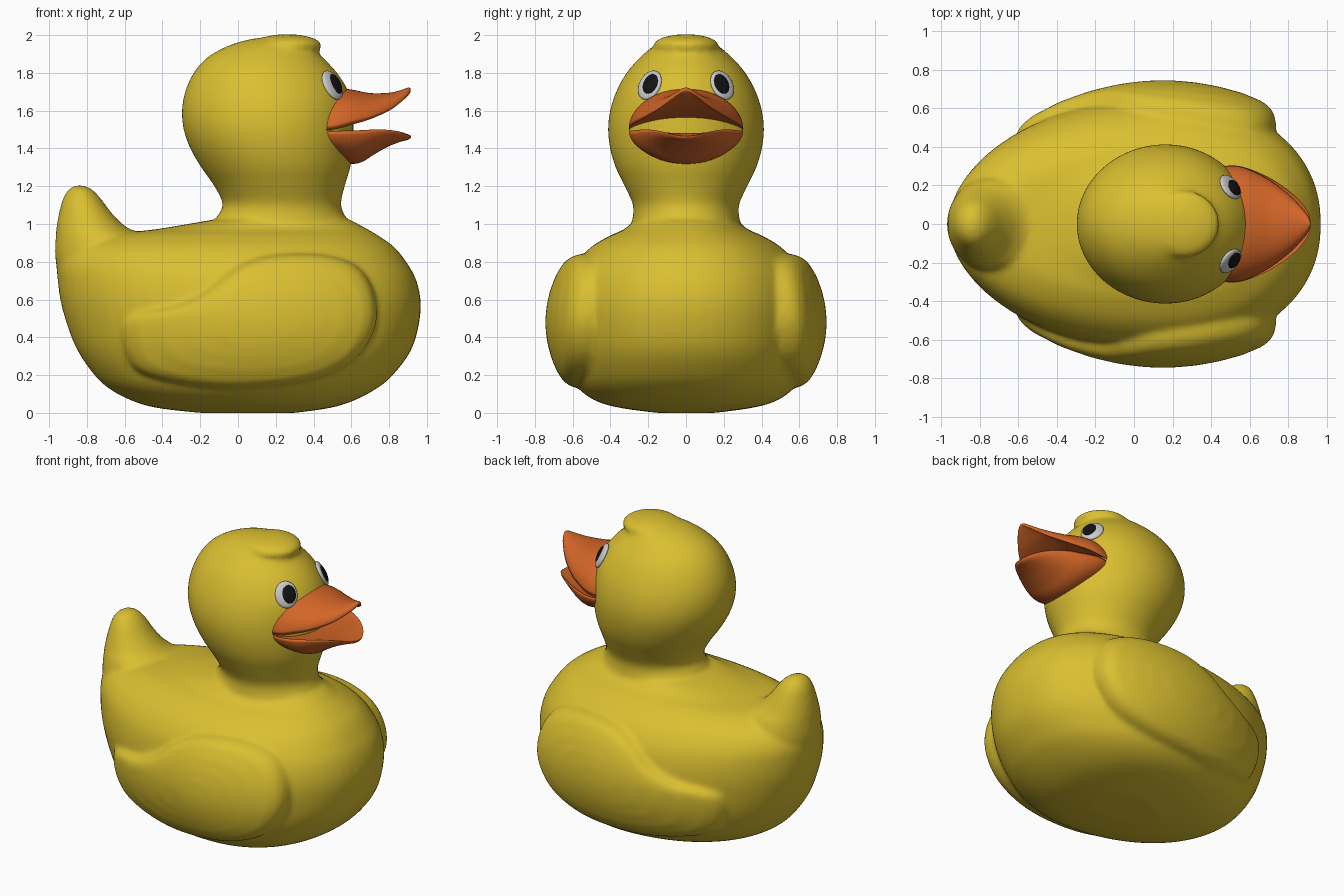
import bpy, bmesh, math
from mathutils import Vector, Matrix

if "Cube" in bpy.data.objects:
    bpy.data.objects.remove(bpy.data.objects["Cube"])


def material(name, rgb):
    m = bpy.data.materials.new(name)
    m.diffuse_color = (*rgb, 1)
    m.use_nodes = True
    m.node_tree.nodes["Principled BSDF"].inputs["Base Color"].default_value = m.diffuse_color
    return m


YELLOW = material("yellow", (0.70, 0.52, 0.03))
ORANGE = material("orange", (0.65, 0.13, 0.02))
WHITE = material("white", (0.85, 0.85, 0.85))
BLACK = material("black", (0.006, 0.006, 0.006))


def spline(pts, n, closed=False):
    """Catmull-Rom interpolation through tuples of any length."""
    out, k = [], len(pts)
    for i in range(k if closed else k - 1):
        idx = [i - 1, i, i + 1, i + 2]
        q = [pts[j % k] if closed else pts[min(max(j, 0), k - 1)] for j in idx]
        for s in range(n):
            t = s / n
            out.append(tuple(0.5 * (2 * b + (c - a) * t + (2 * a - 5 * b + 4 * c - d) * t * t
                                    + (3 * b - a - 3 * c + d) * t ** 3) for a, b, c, d in zip(*q)))
    return out if closed else out + [pts[-1]]


def loft(bm, rings):
    """Skin a list of closed rings and cap both ends."""
    vs = [[bm.verts.new(p) for p in r] for r in rings]
    n = len(vs[0])
    for a, b in zip(vs, vs[1:]):
        for i in range(n):
            bm.faces.new((a[i], a[(i + 1) % n], b[(i + 1) % n], b[i]))
    bm.faces.new(vs[0][::-1])
    bm.faces.new(vs[-1])


def finish(bm, name, mat):
    bmesh.ops.recalc_face_normals(bm, faces=bm.faces)
    me = bpy.data.meshes.new(name)
    bm.to_mesh(me)
    bm.free()
    me.materials.append(mat)
    me.shade_smooth()
    ob = bpy.data.objects.new(name, me)
    bpy.context.collection.objects.link(ob)
    return ob


def stacked(bm, rows, centre=None, power=2.0):
    """Horizontal oval sections: rows are (z, x min, x max, half width)."""
    rings = []
    for z, x0, x1, w in spline(rows, 4):
        cx = (x0 + x1) / 2 if centre is None else centre
        ring = []
        for i in range(64):
            a = math.tau * i / 64
            c, s = math.cos(a), math.sin(a)
            e = 2 / (power if c > 0 else 2.0)
            c2 = math.copysign(abs(c) ** e, c)
            s2 = math.copysign(abs(s) ** e, s)
            ring.append((cx + c2 * (x1 - cx if c > 0 else cx - x0), w * s2, z))
        rings.append(ring)
    loft(bm, rings)


bm = bmesh.new()
# belly and back
stacked(bm, [(0.0, -0.2, 0.3, 0.15), (0.025, -0.42, 0.48, 0.34), (0.06, -0.55, 0.6, 0.47),
             (0.12, -0.67, 0.72, 0.56), (0.2, -0.76, 0.82, 0.605), (0.35, -0.86, 0.925, 0.64),
             (0.55, -0.93, 0.968, 0.65), (0.7, -0.955, 0.945, 0.625), (0.8, -0.955, 0.89, 0.575),
             (0.88, -0.9, 0.825, 0.50), (0.94, -0.74, 0.74, 0.40), (0.97, -0.45, 0.69, 0.33),
             (1.02, -0.15, 0.6, 0.27)], 0.12, 2.2)
# tail
stacked(bm, [(0.5, -0.91, -0.3, 0.3), (0.8, -0.965, -0.4, 0.27), (0.93, -0.965, -0.5, 0.23),
             (0.99, -0.96, -0.6, 0.19), (1.06, -0.947, -0.67, 0.155), (1.14, -0.925, -0.73, 0.115),
             (1.185, -0.895, -0.775, 0.075), (1.205, -0.86, -0.82, 0.025)])
# neck and head
stacked(bm, [(0.9, -0.13, 0.6, 0.31), (1.02, -0.12, 0.575, 0.285), (1.1, -0.08, 0.545, 0.28),
             (1.2, -0.125, 0.565, 0.325), (1.3, -0.195, 0.595, 0.373), (1.4, -0.253, 0.61, 0.402),
             (1.5, -0.288, 0.612, 0.413), (1.6, -0.297, 0.607, 0.402), (1.7, -0.28, 0.585, 0.37),
             (1.8, -0.235, 0.525, 0.315), (1.88, -0.165, 0.45, 0.245), (1.94, -0.06, 0.385, 0.175),
             (1.975, 0.05, 0.33, 0.11), (1.99, 0.15, 0.25, 0.04)])
# tuft on the crown
bmesh.ops.create_uvsphere(bm, u_segments=32, v_segments=16, radius=1,
                          matrix=Matrix.Translation((0.26, 0, 1.945)) @ Matrix.Diagonal((0.185, 0.175, 0.06, 1)))

# wings: pillows on the flanks
outline = spline([(-0.62, 0.47), (-0.6, 0.31), (-0.5, 0.2), (-0.2, 0.135), (0.1, 0.13), (0.4, 0.17),
                  (0.62, 0.28), (0.73, 0.46), (0.72, 0.64), (0.64, 0.77), (0.5, 0.83), (0.3, 0.845),
                  (0.1, 0.82), (-0.05, 0.745), (-0.18, 0.64), (-0.35, 0.565), (-0.55, 0.525)], 4, True)
for side in (-1, 1):
    rings = []
    for s, d in [(0.9, -0.3), (1, -0.1), (0.985, -0.05), (0.95, -0.022), (0.88, -0.006),
                 (0.7, 0), (0.5, 0), (0.3, 0), (0.1, 0)]:
        ring = []
        for x, z in outline:
            px, pz = 0.15 + (x - 0.15) * s, 0.46 + (z - 0.46) * s
            y = 0.745 - 0.25 * ((px - 0.15) / 0.8) ** 2 - 0.9 * (pz - 0.48) ** 2 + d
            ring.append((px, side * y, pz))
        rings.append(ring)
    loft(bm, rings)

# fuse everything yellow into one soft skin
body = finish(bm, "body", YELLOW)
rm = body.modifiers.new("fuse", 'REMESH')
rm.mode, rm.voxel_size, rm.use_smooth_shade = 'VOXEL', 0.016, True
sm = body.modifiers.new("soften", 'SMOOTH')
sm.factor, sm.iterations = 0.5, 9
bpy.context.view_layer.objects.active = body
for mod in ("fuse", "soften"):
    bpy.ops.object.modifier_apply(modifier=mod)


def beak(name, rows):
    """Half-moon sections: rows are (x, half width, rim z, outer z)."""
    bm = bmesh.new()
    rings = []
    for x, w, rim, out in spline(rows, 5):
        ring = []
        for i in range(48):
            a = math.tau * i / 48
            s = math.sin(a)
            ring.append((x, w * math.cos(a), rim + (out - rim) * (s if s > 0 else -0.2 * s - 0.0)))
        rings.append(ring)
    loft(bm, rings)
    return finish(bm, name, ORANGE)


# open beak
beak("upper_beak", [(0.46, 0.30, 1.495, 1.70), (0.53, 0.302, 1.505, 1.715), (0.6, 0.282, 1.525, 1.712),
                    (0.7, 0.23, 1.555, 1.693), (0.8, 0.155, 1.60, 1.695), (0.86, 0.095, 1.643, 1.708),
                    (0.9, 0.045, 1.68, 1.722), (0.914, 0.012, 1.70, 1.718)])
beak("lower_beak", [(0.46, 0.295, 1.49, 1.36), (0.53, 0.302, 1.493, 1.335), (0.6, 0.285, 1.495, 1.318),
                    (0.66, 0.26, 1.497, 1.33), (0.72, 0.23, 1.50, 1.368), (0.8, 0.175, 1.498, 1.412),
                    (0.86, 0.12, 1.488, 1.435), (0.9, 0.065, 1.475, 1.446), (0.915, 0.02, 1.467, 1.456)])

# eyes: flat ovals resting on the head
for side, label in ((-1, "right"), (1, "left")):
    for part, y, size, lift, mat in (("eye", 0.192, (0.072, 0.085, 0.022), 0.0, WHITE),
                                     ("pupil", 0.182, (0.046, 0.058, 0.014), 0.014, BLACK)):
        hit, loc, nor, _ = body.ray_cast(Vector((1.5, side * y, 1.735)), Vector((-1, 0, 0)))
        nor = (nor + Vector((0.75, side * 0.55, 0.37))).normalized()
        bm = bmesh.new()
        m = (Matrix.Translation(loc + nor * lift) @ nor.to_track_quat('Z', 'Y').to_matrix().to_4x4()
             @ Matrix.Diagonal((*size, 1)))
        bmesh.ops.create_uvsphere(bm, u_segments=32, v_segments=16, radius=1, matrix=m)
        finish(bm, f"{label}_{part}", mat)
